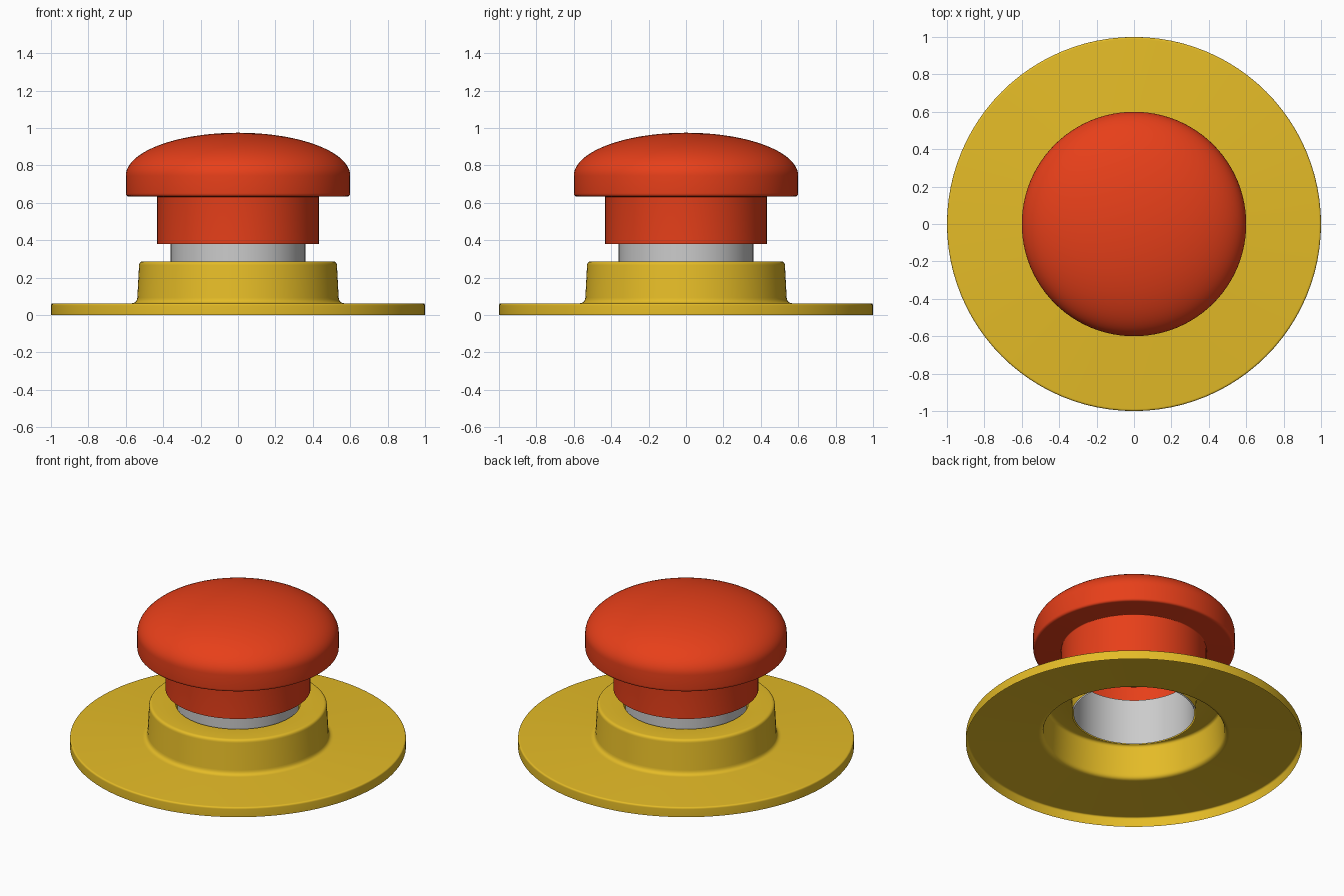
import bpy, bmesh, math
from mathutils import Vector

if "Cube" in bpy.data.objects:
    bpy.data.objects.remove(bpy.data.objects["Cube"])

SEGMENTS = 96


def rounded(points, steps=5):
    """Profile of (radius, z, fillet) corners -> polyline with rounded corners."""
    out = []
    for i, (r, z, f) in enumerate(points):
        p = Vector((r, z))
        if f == 0:
            out.append(p)
            continue
        a = p + (Vector(points[i - 1][:2]) - p).normalized() * f
        b = p + (Vector(points[i + 1][:2]) - p).normalized() * f
        for k in range(steps + 1):
            t = k / steps
            out.append(a * (1 - t) ** 2 + p * 2 * t * (1 - t) + b * t * t)
    return out


def lathe(name, profile, color=None):
    """Revolve a profile around z as an open shell, facing outward."""
    bm = bmesh.new()
    rings = []
    for r, z in profile:
        if r < 1e-5:
            rings.append([bm.verts.new((0, 0, z))] * SEGMENTS)
        else:
            rings.append([bm.verts.new((r * math.cos(a), r * math.sin(a), z))
                          for a in (2 * math.pi * k / SEGMENTS for k in range(SEGMENTS))])
    for lo, hi in zip(rings, rings[1:]):
        for k in range(SEGMENTS):
            n = (k + 1) % SEGMENTS
            quad = [lo[k], lo[n], hi[n], hi[k]]
            bm.faces.new(list(dict.fromkeys(quad)))
    mesh = bpy.data.meshes.new(name)
    bm.to_mesh(mesh)
    bm.free()
    obj = bpy.data.objects.new(name, mesh)
    bpy.context.collection.objects.link(obj)
    if color:
        mat = bpy.data.materials.new(name + "_color")
        mat.diffuse_color = color
        mat.use_nodes = True
        mat.node_tree.nodes["Principled BSDF"].inputs["Base Color"].default_value = mat.diffuse_color
        mesh.materials.append(mat)
    bpy.ops.object.select_all(action='DESELECT')
    obj.select_set(True)
    bpy.context.view_layer.objects.active = obj
    bpy.ops.object.shade_smooth_by_angle(angle=math.radians(35))
    return obj


# Yellow base: thin plate, raised collar and a lip folded down around the stem
lathe("base_plate", rounded([
    (1.0, 0.0, 0), (1.0, 0.063, 0.012), (0.54, 0.063, 0.03),
    (0.528, 0.287, 0.02), (0.37, 0.287, 0.008), (0.37, 0.2, 0)]),
    (0.78, 0.50, 0.02, 1))

# Grey stem: open tube between base and button
lathe("stem", [(0.36, 0.2), (0.36, 0.5)])

# Red mushroom button: skirt, ledge and elliptical dome
dome = [(0.6 * math.cos(t), 0.745 + 0.23 * math.sin(t))
        for t in (math.pi / 2 * k / 24 for k in range(25))]
lathe("button", rounded([
    (0.432, 0.38, 0), (0.432, 0.634, 0.006), (0.6, 0.634, 0.018), (0.6, 0.7, 0)]) + dome,
    (0.80, 0.05, 0.01, 1))
